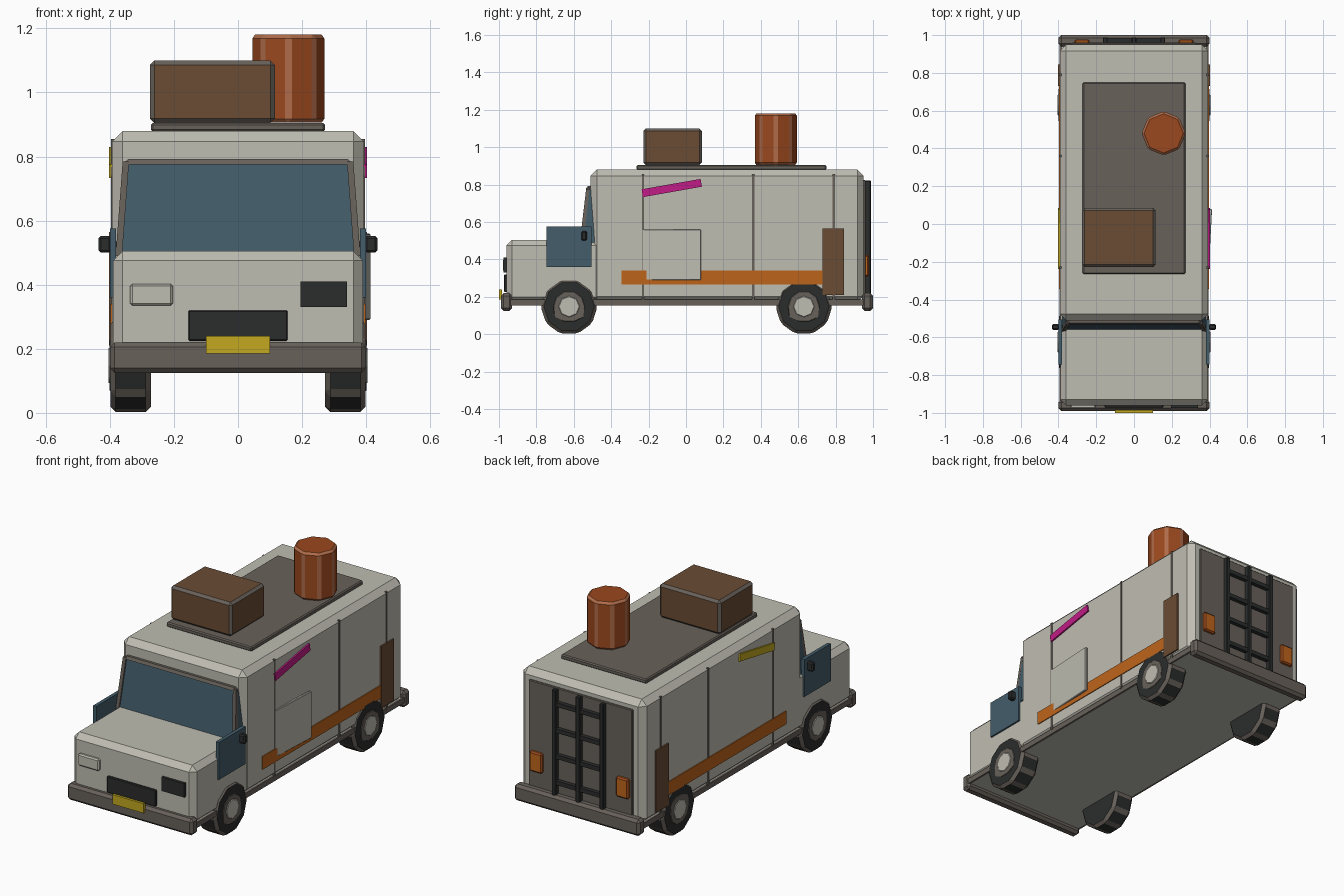
import bpy, bmesh, math
from mathutils import Matrix, Vector

cube = bpy.data.objects.get("Cube")
if cube:
    bpy.data.objects.remove(cube, do_unlink=True)


def material(name, hex_code):
    rgb = [int(hex_code[i:i + 2], 16) / 255 for i in (0, 2, 4)]
    lin = [c / 12.92 if c < 0.04 else ((c + 0.055) / 1.055) ** 2.4 for c in rgb]
    m = bpy.data.materials.new(name)
    m.use_nodes = True
    m.diffuse_color = (*lin, 1)
    bsdf = m.node_tree.nodes["Principled BSDF"]
    bsdf.inputs["Base Color"].default_value = (*lin, 1)
    bsdf.inputs["Roughness"].default_value = 0.8
    return m


CREAM = material("cream paint", "bfbdb2")
TRIM = material("grey brown trim", "68615a")
BLACK = material("black rubber", "2b2c2c")
GLASS = material("slate blue", "435d6a")
ORANGE = material("orange", "be641b")
RUST = material("rust orange", "9b481e")
WORN = material("worn rust edge", "b06c4a")
BROWN = material("crate brown", "6a4c34")
MAGENTA = material("magenta", "c01c86")
YELLOW = material("yellow", "c2a920")


def finish(name, bm, mat, bevel=0.0, edge=None):
    """Make the object; bevel faces take the edge material if one is given."""
    if bevel:
        bmesh.ops.bevel(bm, geom=bm.edges[:], offset=bevel, segments=1,
                        affect='EDGES', material=1 if edge else -1)
    bmesh.ops.recalc_face_normals(bm, faces=bm.faces)
    mesh = bpy.data.meshes.new(name)
    mesh.materials.append(mat)
    if edge:
        mesh.materials.append(edge)
    bm.to_mesh(mesh)
    bm.free()
    obj = bpy.data.objects.new(name, mesh)
    bpy.context.collection.objects.link(obj)
    return obj


def box(name, mat, xs, ys, zs, bevel=0.0, edge=None, tilt=0.0, swing=0.0):
    """Box from ranges; tilt turns it about x and swing about z, at its centre."""
    bm = bmesh.new()
    bmesh.ops.create_cube(bm, size=1)
    size = [b - a for a, b in (sorted(xs), sorted(ys), sorted(zs))]
    mid = Vector([sum(r) / 2 for r in (xs, ys, zs)])
    turn = Matrix.Rotation(swing, 4, 'Z') @ Matrix.Rotation(tilt, 4, 'X')
    bm.transform(Matrix.Translation(mid) @ turn @ Matrix.Diagonal((*size, 1)))
    return finish(name, bm, mat, bevel, edge)


def loft(name, mat, low, high):
    """Solid between two level rectangles given as (x0, x1, y0, y1, z)."""
    bm = bmesh.new()
    rings = []
    for x0, x1, y0, y1, z in (low, high):
        rings.append([bm.verts.new((x, y, z)) for x, y in
                      ((x0, y0), (x1, y0), (x1, y1), (x0, y1))])
    bm.faces.new(rings[0])
    bm.faces.new(rings[1])
    for i in range(4):
        j = (i + 1) % 4
        bm.faces.new((rings[0][i], rings[0][j], rings[1][j], rings[1][i]))
    return finish(name, bm, mat)


def drum(name, mat, centre, radius, depth, sides, axis, bevel, edge=None, spin=0.0):
    bm = bmesh.new()
    bmesh.ops.create_cone(bm, cap_ends=True, segments=sides, radius1=radius,
                          radius2=radius, depth=depth)
    turn = Matrix.Rotation(math.pi / 2, 4, 'Y') if axis == 'X' else Matrix()
    bm.transform(Matrix.Translation(centre) @ turn @ Matrix.Rotation(spin, 4, 'Z'))
    return finish(name, bm, mat, bevel, edge)


# Main shell, hood, floor and bumpers
box("cargo_body", CREAM, (-0.393, 0.393), (-0.51, 0.95), (0.17, 0.88), 0.033)
box("hood", CREAM, (-0.39, 0.39), (-0.96, -0.45), (0.17, 0.505), 0.03)
box("floor", CREAM, (-0.385, 0.385), (-0.955, 0.95), (0.155, 0.185))
box("front_bumper", TRIM, (-0.4, 0.4), (-0.99, -0.93), (0.125, 0.22), 0.015)
box("rear_bumper", TRIM, (-0.4, 0.4), (0.94, 1.0), (0.125, 0.22), 0.015)

# Windscreen with its surround
loft("windscreen", GLASS, (-0.368, 0.368, -0.56, -0.48, 0.49),
     (-0.345, 0.345, -0.525, -0.48, 0.78))
loft("windscreen_header", TRIM, (-0.362, 0.362, -0.533, -0.48, 0.775),
     (-0.343, 0.343, -0.525, -0.48, 0.792))
for side, label in ((1, "left"), (-1, "right")):
    low = sorted((side * 0.362, side * 0.382))
    high = sorted((side * 0.34, side * 0.36))
    loft(label + "_pillar", TRIM, (*low, -0.568, -0.548, 0.49), (*high, -0.533, -0.515, 0.785))
    loft(label + "_quarter_light", GLASS, (*low, -0.55, -0.49, 0.49),
         (*high, -0.52, -0.49, 0.78))

# Front details
box("grille", BLACK, (-0.155, 0.155), (-0.972, -0.95), (0.225, 0.32), 0.004)
box("number_plate", YELLOW, (-0.1, 0.1), (-1.0, -0.985), (0.185, 0.24))
box("right_headlight", CREAM, (-0.337, -0.203), (-0.978, -0.95), (0.335, 0.403), 0.007)
box("left_headlight_socket", BLACK, (0.195, 0.34), (-0.975, -0.95), (0.33, 0.41))

# Parts repeated on both flanks
for side, label in ((1, "left"), (-1, "right")):
    def flank(inner, outer):
        return (side * inner, side * outer)

    box(label + "_sill", TRIM, flank(0.382, 0.3945), (-0.95, 0.95), (0.155, 0.186))
    box(label + "_cab_window", GLASS, flank(0.38, 0.4), (-0.745, -0.505), (0.36, 0.575))
    box(label + "_mirror", BLACK, flank(0.395, 0.435), (-0.56, -0.53), (0.5, 0.552), 0.007)
    box(label + "_mirror_arm", BLACK, flank(0.34, 0.4), (-0.55, -0.535), (0.515, 0.535))
    for i, y in enumerate((-0.23, 0.36, 0.79)):
        box(f"{label}_seam_{i + 1}", TRIM, flank(0.385, 0.396),
            (y - 0.006, y + 0.006), (0.18, 0.855))
    box(label + "_stripe", ORANGE, flank(0.388, 0.398), (-0.345, 0.78), (0.265, 0.34))
    box(label + "_rear_patch", BROWN, flank(0.388, 0.402), (0.73, 0.845), (0.21, 0.565))
    box(label + "_slash", MAGENTA if side > 0 else YELLOW, flank(0.388, 0.402),
        (-0.236, 0.084), (0.761, 0.803), tilt=math.radians(10))
    box(label + "_tail_light", ORANGE, flank(0.235, 0.315), (0.95, 0.978),
        (0.31, 0.425), 0.008, RUST)

    for y, end in ((-0.625, "front"), (0.63, "rear")):
        part = f"{end}_{label}_"
        drum(part + "tyre", BLACK, (side * 0.335, y, 0.148), 0.152, 0.126, 10, 'X',
             0.016, TRIM)
        drum(part + "rim", TRIM, (side * 0.368, y, 0.148), 0.088, 0.066, 10, 'X', 0.006)
        drum(part + "hub", CREAM, (side * 0.37, y, 0.148), 0.06, 0.068, 8, 'X', 0.006)

# Loose repair panel swung slightly off the flank
box("repair_panel", CREAM, (0.390, 0.405), (-0.235, 0.08), (0.29, 0.56), 0.003,
    swing=math.radians(-3))

# Rear door and ladder
box("rear_door", TRIM, (-0.33, 0.33), (0.94, 0.96), (0.21, 0.825), 0.004)
for x in (-0.152, 0, 0.152):
    box("ladder_rail", BLACK, (x - 0.013, x + 0.013), (0.957, 0.988), (0.19, 0.822), 0.004)
for i in range(4):
    z = 0.29 + i * 0.15
    box("ladder_rung", BLACK, (-0.15, 0.15), (0.96, 0.983), (z - 0.012, z + 0.012))

# Roof load
box("roof_platform", TRIM, (-0.272, 0.272), (-0.265, 0.75), (0.878, 0.905), 0.006)
box("crate", BROWN, (-0.275, 0.115), (-0.228, 0.085), (0.905, 1.1), 0.014, TRIM)
drum("barrel", RUST, (0.157, 0.48, 1.043), 0.117, 0.275, 8, 'Z', 0.012, WORN)
